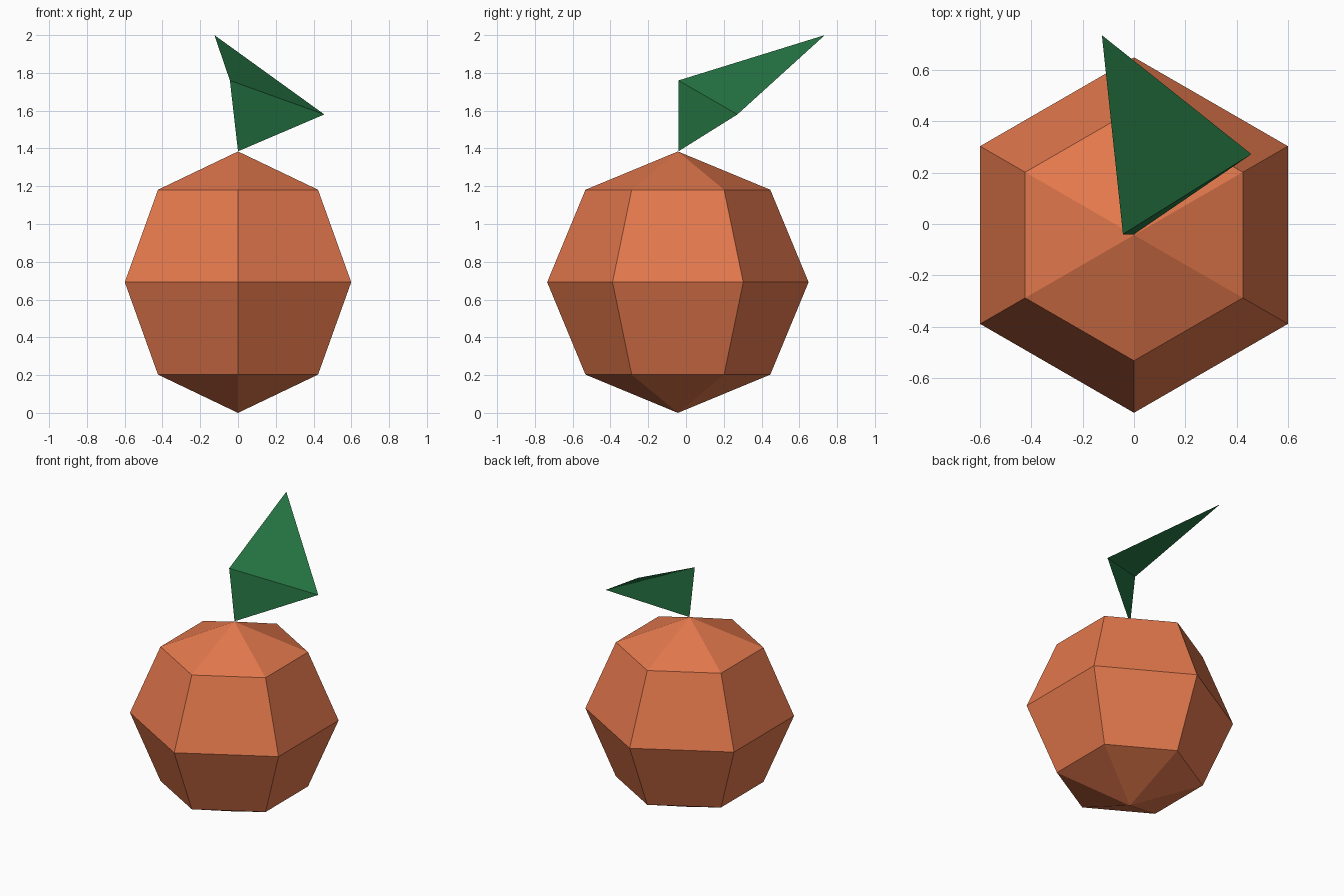
import bpy
import bmesh
from mathutils import Matrix

if "Cube" in bpy.data.objects:
    bpy.data.objects.remove(bpy.data.objects["Cube"])


def material(name, color):
    m = bpy.data.materials.new(name)
    m.diffuse_color = (*color, 1.0)
    m.use_nodes = True
    m.node_tree.nodes["Principled BSDF"].inputs["Base Color"].default_value = m.diffuse_color
    return m


def add_object(name, bm, mat):
    mesh = bpy.data.meshes.new(name)
    bm.to_mesh(mesh)
    bm.free()
    mesh.materials.append(mat)
    obj = bpy.data.objects.new(name, mesh)
    bpy.context.collection.objects.link(obj)
    return obj


orange = material("orange peel", (0.767, 0.188, 0.073))
green = material("leaf green", (0.0196, 0.188, 0.059))

# Fruit: six-sided, four-band faceted sphere with a corner facing front
RADIUS = 0.692
bm = bmesh.new()
bmesh.ops.create_uvsphere(bm, u_segments=6, v_segments=4, radius=RADIUS,
                          matrix=Matrix.Translation((0, -0.043, RADIUS)))
add_object("fruit", bm, orange)

# Leaf: two folded triangles, a short stalk side and a long blade
bm = bmesh.new()
base, bend, side, tip = [bm.verts.new(p) for p in (
    (0.0, -0.04, 1.385), (-0.043, -0.04, 1.76),
    (0.457, 0.272, 1.58), (-0.125, 0.735, 2.0))]
bm.faces.new((bend, base, side))
bm.faces.new((bend, side, tip))
add_object("leaf", bm, green)
